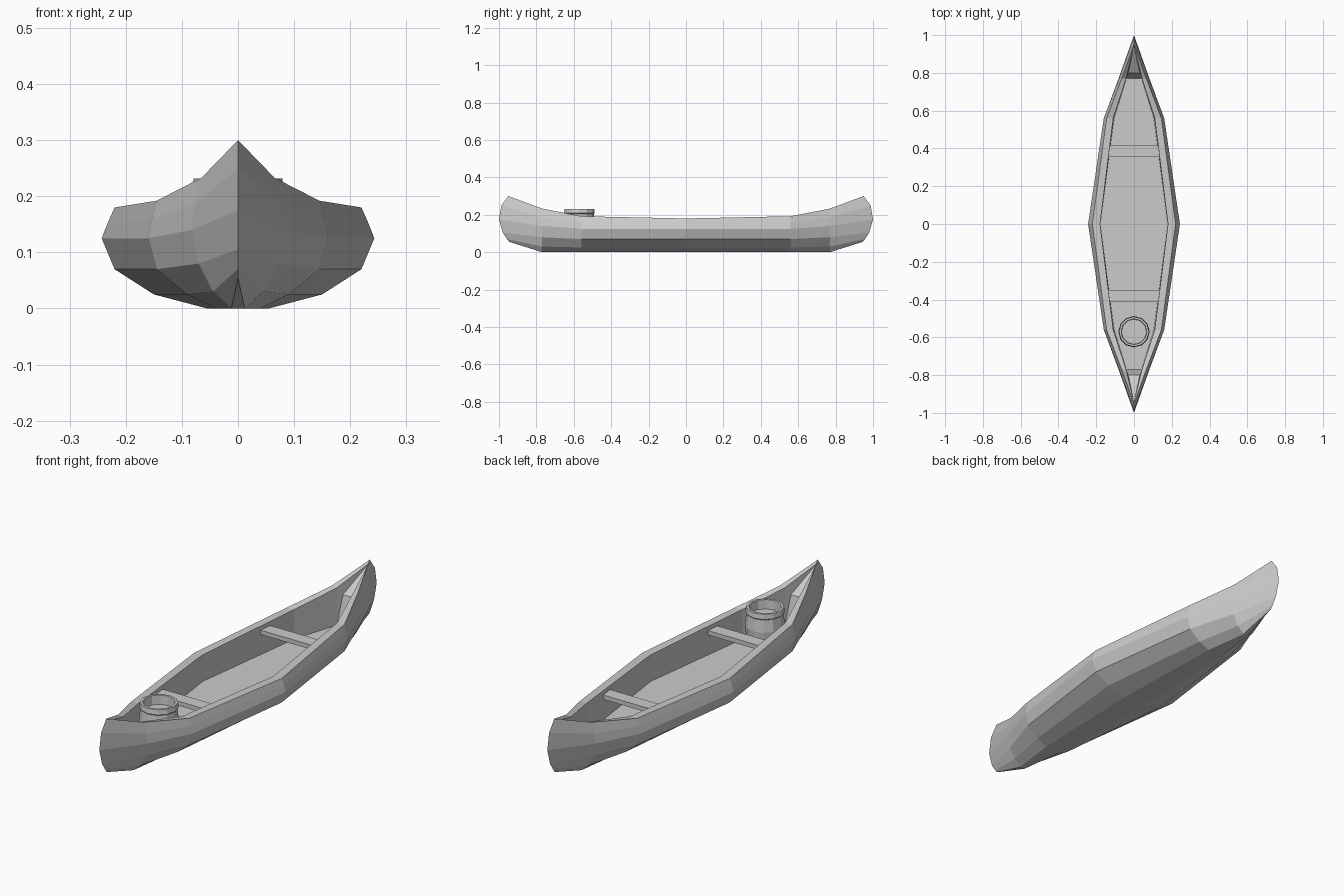
import bpy, bmesh, math

if "Cube" in bpy.data.objects:
    bpy.data.objects.remove(bpy.data.objects["Cube"])


def make_object(name, bm):
    mesh = bpy.data.meshes.new(name)
    bm.to_mesh(mesh)
    bm.free()
    ob = bpy.data.objects.new(name, mesh)
    bpy.context.collection.objects.link(ob)
    return ob


# Canoe hull: quarter loft from the keel over the gunwale to the floor, mirrored twice
def section(y, xz, y_floor=None):
    return [(x, y, z) for x, z in xz]


middle = section(0, [(0, 0), (.055, 0), (.15, .025), (.22, .07), (.243, .125),
                     (.232, .153), (.22, .18), (.18, .18), (.178, .06), (0, .06)])
shoulder = section(.56, [(0, 0), (.04, 0), (.09, .025), (.145, .07), (.16, .125),
                         (.153, .16), (.145, .192), (.11, .192), (.105, .06), (0, .06)])
bow = section(.77, [(0, 0), (.012, 0), (.045, .03), (.07, .08), (.082, .14),
                    (.078, .185), (.065, .233), (.042, .228), (.04, .06), (0, .06)])
# Stem curve, then the end wall top under the small deck
tip = [(0, y, z) for y, z in [(.945, .055), (.945, .055), (.957, .07), (.98, .105),
                              (1, .175), (.987, .25), (.95, .30), (.942, .285)]]
tip += [(.03, .80, .19), (0, .80, .19)]

bm = bmesh.new()
rows = [[bm.verts.new(p) for p in s] for s in (middle, shoulder, bow, tip)]
for a, b in zip(rows, rows[1:]):
    for j in range(len(a) - 1):
        bm.faces.new((a[j], b[j], b[j + 1], a[j + 1]))
bm.faces.new((rows[3][9], rows[3][8], rows[3][7]))
bmesh.ops.remove_doubles(bm, verts=bm.verts, dist=.0001)
hull = make_object("canoe_hull", bm)
mirror = hull.modifiers.new("Mirror", 'MIRROR')
mirror.use_axis = (True, True, False)
mirror.merge_threshold = .0005

# Cross seats
for name, y in (("front_seat", -.38), ("back_seat", .385)):
    bpy.ops.mesh.primitive_cube_add(size=1, location=(0, y, .16))
    seat = bpy.context.object
    seat.name = name
    seat.scale = (.27, .06, .02)

# Open barrel: revolved profile with a rim and a recessed inside
profile = [(0, .058), (.065, .058), (.08, .11), (.083, .15), (.077, .205),
           (.082, .21), (.079, .232), (.068, .232), (.066, .19), (0, .19)]
bm = bmesh.new()
N = 12
rings = [[bm.verts.new((r * math.cos(2 * math.pi * k / N),
                        r * math.sin(2 * math.pi * k / N), z)) for k in range(N)]
         for r, z in profile]
for a, b in zip(rings, rings[1:]):
    for k in range(N):
        n = (k + 1) % N
        bm.faces.new((a[k], a[n], b[n], b[k]))
bmesh.ops.remove_doubles(bm, verts=bm.verts, dist=.0001)
barrel = make_object("barrel", bm)
barrel.location = (0, -.57, 0)
